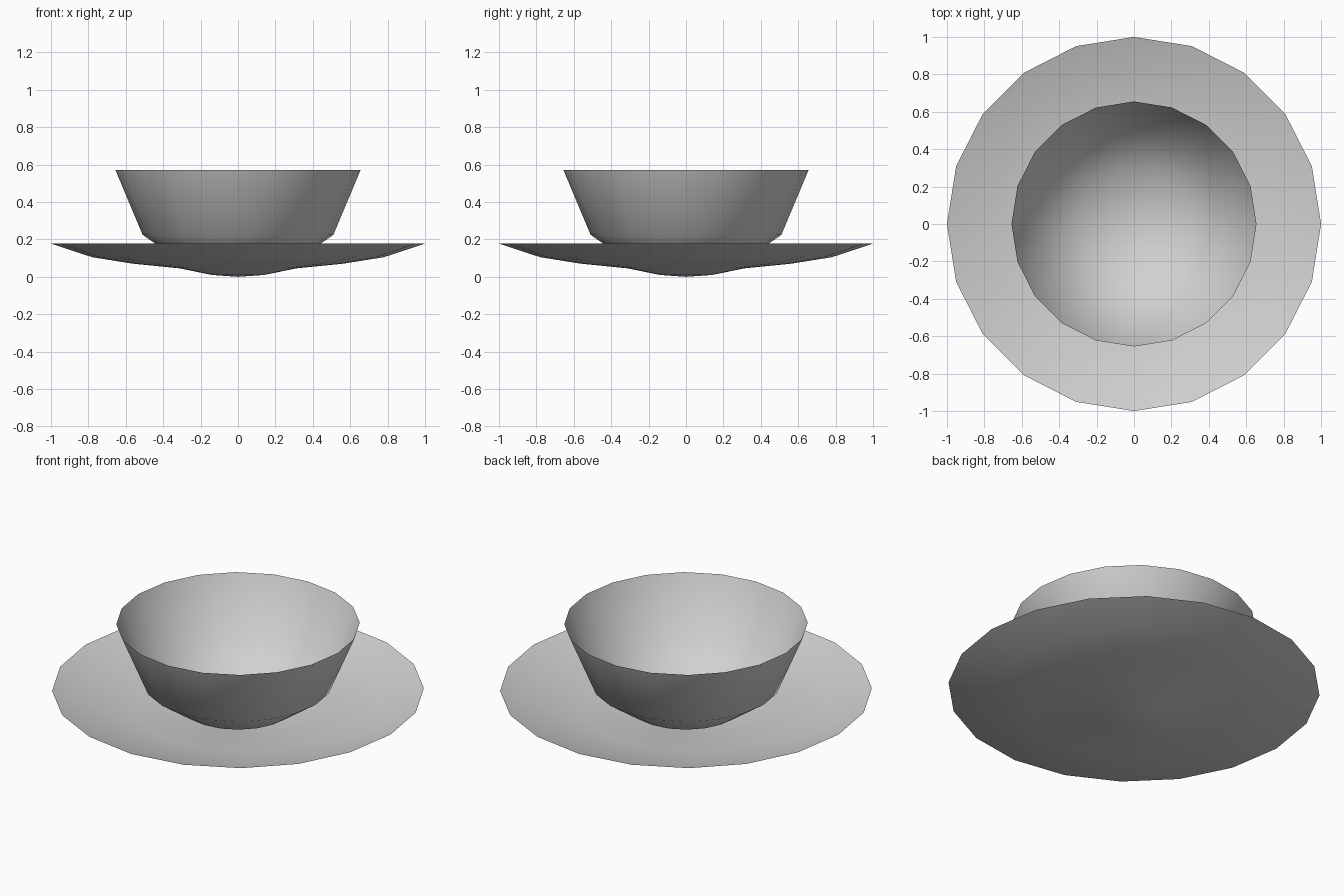
import bpy
import bmesh
from math import radians
from mathutils import Matrix, Vector

if "Cube" in bpy.data.objects:
    bpy.data.objects.remove(bpy.data.objects["Cube"], do_unlink=True)

SIDES = 20

# Plain grey ceramic
grey = bpy.data.materials.new("grey_ceramic")
grey.use_nodes = True
colour = (0.64, 0.64, 0.64, 1)
grey.diffuse_color = colour
grey.node_tree.nodes["Principled BSDF"].inputs["Base Color"].default_value = colour


def lathe(name, profile):
    """Spin a (radius, height) profile, centre to rim, into an open thin shell."""
    bm = bmesh.new()
    pole = bm.verts.new((0, 0, profile[0][1]))
    rings = []
    for r, z in profile[1:]:
        rings.append([bm.verts.new(Matrix.Rotation(radians(360 * i / SIDES), 3, "Z")
                                   @ Vector((r, 0, z))) for i in range(SIDES)])
    for i in range(SIDES):
        j = (i + 1) % SIDES
        bm.faces.new((pole, rings[0][i], rings[0][j]))
        for inner, outer in zip(rings, rings[1:]):
            bm.faces.new((inner[i], outer[i], outer[j], inner[j]))
    for face in bm.faces:
        face.smooth = True
    mesh = bpy.data.meshes.new(name)
    bm.to_mesh(mesh)
    bm.free()
    mesh.materials.append(grey)
    obj = bpy.data.objects.new(name, mesh)
    bpy.context.collection.objects.link(obj)
    return obj


# Shallow dish underneath
lathe("saucer", [(0, 0), (0.14, 0.01), (0.31, 0.045), (0.56, 0.07),
                 (0.78, 0.105), (1, 0.178)])

# Open bowl-shaped cup resting in the dish
lathe("cup", [(0, 0.015), (0.14, 0.025), (0.31, 0.085), (0.51, 0.225), (0.655, 0.57)])
